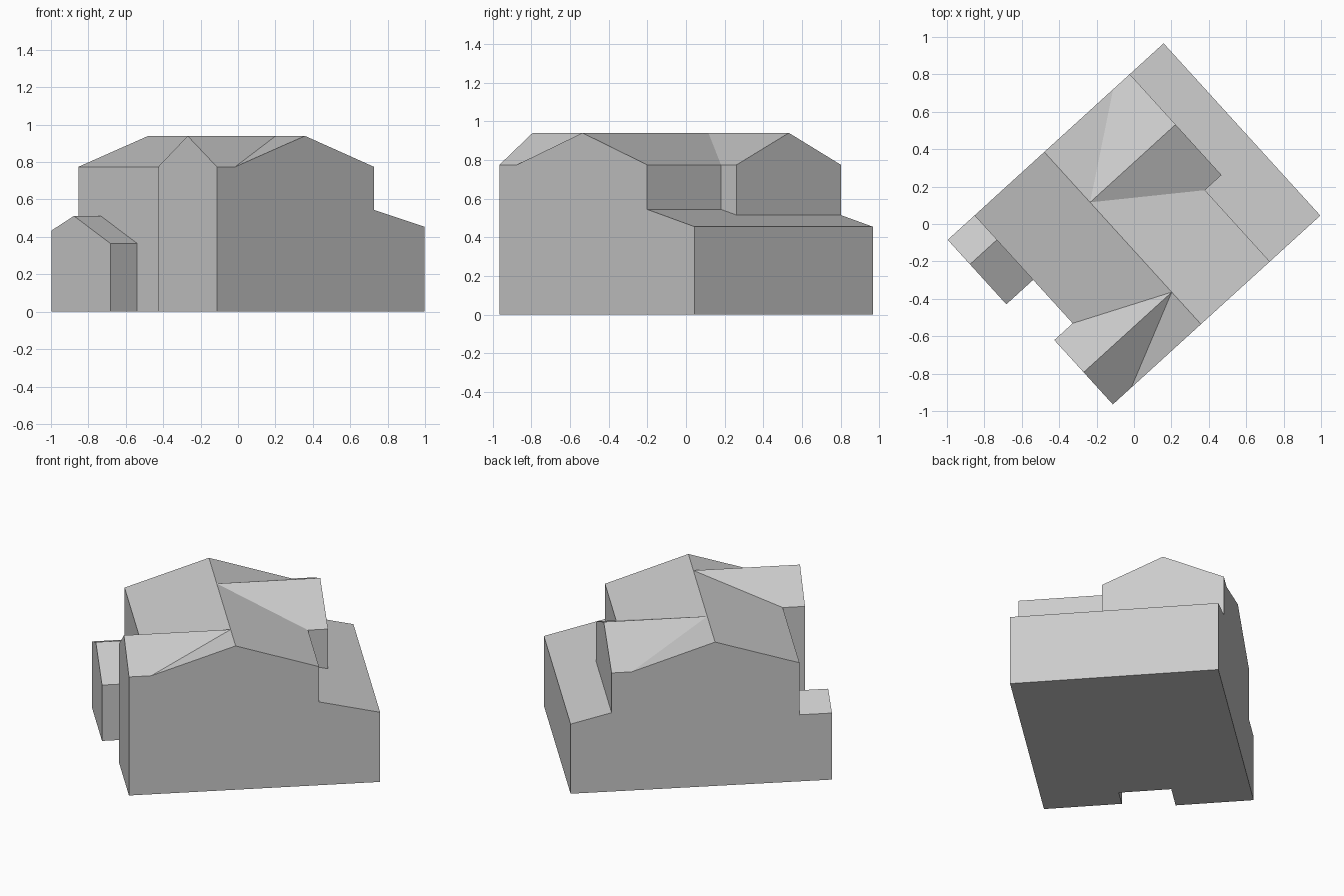
import bpy
import bmesh
import math

if "Cube" in bpy.data.objects:
    bpy.data.objects.remove(bpy.data.objects["Cube"], do_unlink=True)

# Single wall and roof colour
grey = bpy.data.materials.new("light grey")
grey.use_nodes = True
colour = (0.6, 0.6, 0.6, 1)
grey.diffuse_color = colour
grey.node_tree.nodes["Principled BSDF"].inputs["Base Color"].default_value = colour

TURN = math.radians(42.3)   # the plan is turned on the ground
FRONT, BACK = -0.633, 0.612  # long sides of the plan
RIDGE, EAVE = 0.94, 0.775
RIDGE_U = -0.096


def block(name, outline, start, end, along):
    """Extrude an upright outline of (across, height) along plan axis 'u' or 'v'."""
    bm = bmesh.new()

    def place(a, z, d):
        return (d, a, z) if along == "u" else (a, d, z)

    face = bm.faces.new([bm.verts.new(place(a, z, start)) for a, z in outline])
    step = end - start
    shift = (step, 0, 0) if along == "u" else (0, step, 0)
    new = bmesh.ops.extrude_face_region(bm, geom=[face], use_keep_orig=True)["geom"]
    moved = [g for g in new if isinstance(g, bmesh.types.BMVert)]
    bmesh.ops.translate(bm, verts=moved, vec=shift)
    bmesh.ops.recalc_face_normals(bm, faces=bm.faces)
    mesh = bpy.data.meshes.new(name)
    bm.to_mesh(mesh)
    bm.free()
    mesh.materials.append(grey)
    obj = bpy.data.objects.new(name, mesh)
    obj.rotation_euler.z = TURN
    obj.location = (0.003, -0.003, 0)
    bpy.context.collection.objects.link(obj)
    return obj


def gable(a, b, peak, left=EAVE, right=EAVE, top=RIDGE):
    """Outline of a house end with its ridge at peak."""
    return [(a, 0), (b, 0), (b, right), (peak, top), (a, left)]


# Main house with its long ridge
block("main_house", gable(-0.6, 0.402, RIDGE_U), FRONT, BACK, "v")

# Cross gables running into the main ridge
block("front_wing", gable(FRONT, -0.168, -0.401), -0.733, RIDGE_U, "u")
block("rear_wing", gable(-0.117, BACK, 0.248), RIDGE_U, 0.522, "u")

# Lean-to with a shallow single slope
block("lean_to", [(0.4, 0), (0.767, 0), (0.767, 0.455), (0.4, 0.545)],
      FRONT, BACK, "v")

# Low porch with uneven eaves
block("side_porch", gable(0.146, BACK, 0.435, left=0.365, right=0.435, top=0.512),
      -0.794, -0.59, "u")
